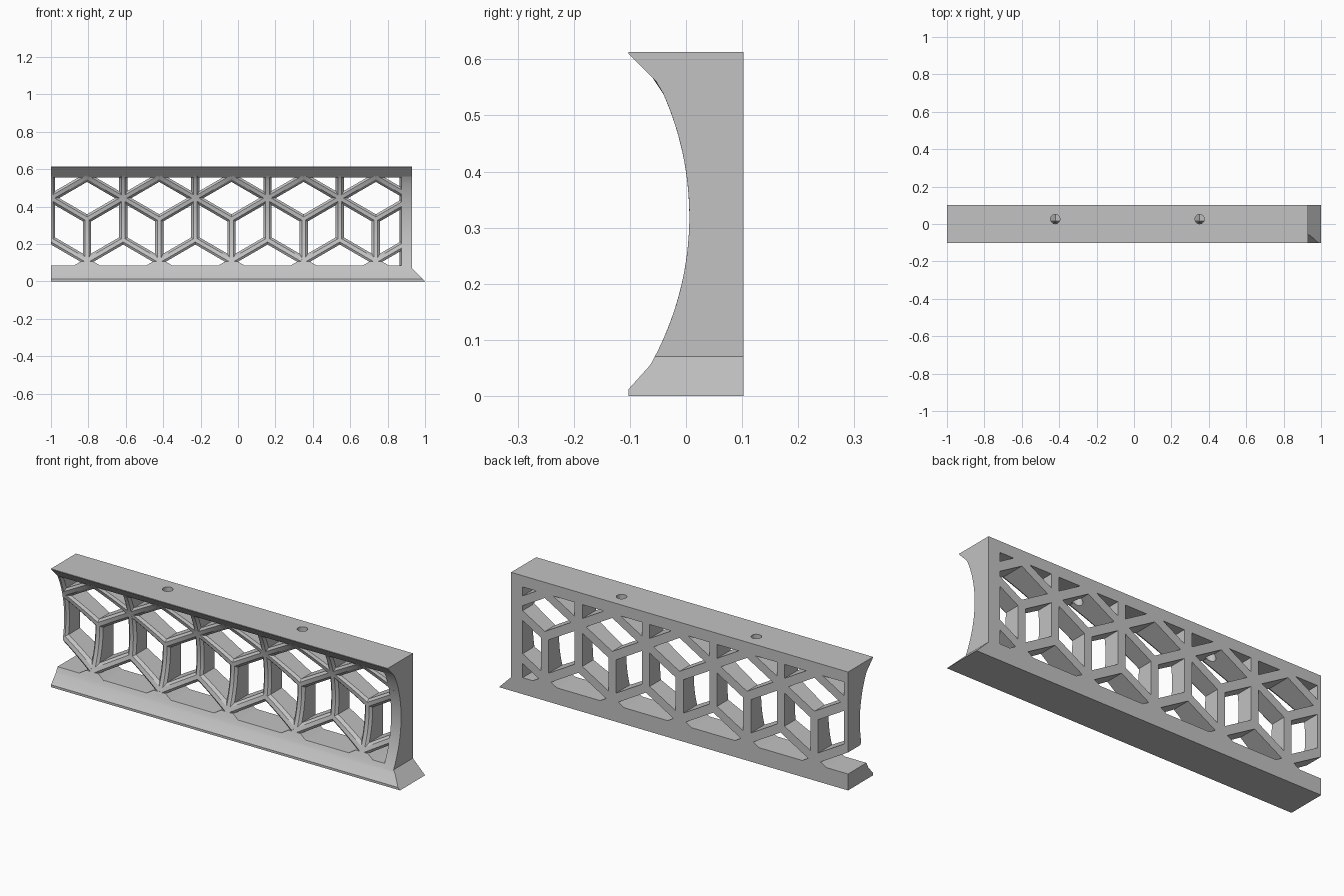
import bpy, bmesh, math
from mathutils import Vector

old = bpy.data.objects.get("Cube")
if old:
    bpy.data.objects.remove(old, do_unlink=True)

grey = bpy.data.materials.new("plain grey")
grey.use_nodes = True
grey.diffuse_color = (0.54, 0.54, 0.54, 1)
grey.node_tree.nodes["Principled BSDF"].inputs["Base Color"].default_value = grey.diffuse_color

BACK, FRONT, TOP = 0.1025, -0.1025, 0.613
LEFT, WALL = -1.0, 0.93
LIP, LOW, HIGH = 0.012, 0.055, 0.555      # ends of the lower chamfer, start of the upper one
RADIUS, MID = 0.538, 0.32


def arc(z):
    return 0.006 - RADIUS + math.sqrt(RADIUS ** 2 - (z - MID) ** 2)


def front(z):
    """Depth of the hollowed front face at a height."""
    if z < LOW:
        t = max(0, (z - LIP) / (LOW - LIP))
        return FRONT + t * (arc(LOW) - FRONT)
    if z > HIGH:
        t = min(1, (z - HIGH) / (TOP - 0.003 - HIGH))
        return arc(HIGH) + t * (FRONT - arc(HIGH))
    return arc(z)


def loft(name, rings, clip=None):
    """Solid through matching rings of points, optionally trimmed in x."""
    bm = bmesh.new()
    loops = [[bm.verts.new(p) for p in ring] for ring in rings]
    n = len(loops[0])
    for a, b in zip(loops, loops[1:]):
        for i in range(n):
            j = (i + 1) % n
            bm.faces.new((a[i], a[j], b[j], b[i]))
    bm.faces.new(loops[0])
    bm.faces.new(loops[-1])
    for x, side in (zip(clip, (-1, 1)) if clip else ()):
        bmesh.ops.bisect_plane(bm, geom=bm.verts[:] + bm.edges[:] + bm.faces[:], dist=1e-5,
                               plane_co=(x, 0, 0), plane_no=(side, 0, 0), clear_outer=True)
        rim = [e for e in bm.edges if e.is_boundary]
        if rim:
            bmesh.ops.holes_fill(bm, edges=rim)
    bmesh.ops.recalc_face_normals(bm, faces=bm.faces)
    mesh = bpy.data.meshes.new(name)
    bm.to_mesh(mesh)
    bm.free()
    ob = bpy.data.objects.new(name, mesh)
    bpy.context.collection.objects.link(ob)
    mesh.materials.append(grey)
    return ob


def block(z, x0, x1):
    return [(x0, front(z), z), (x1, front(z), z), (x1, BACK, z), (x0, BACK, z)]


# Base rail with the flared foot at its left end
base = loft("base_rail", [block(z, LEFT, max(WALL, 1 - z)) for z in (0, LIP, LOW, 0.07, 0.085)])

# Top rail
top = loft("top_rail", [block(z, LEFT, WALL) for z in (HIGH, TOP - 0.003, TOP)])

# End wall with a narrow inner chamfer
rings = []
for i in range(25):
    z = 0.06 + i * (0.56 - 0.06) / 24
    f = front(z)
    rings.append([(WALL, BACK, z), (WALL, f, z), (0.873, f, z), (0.864, f + 0.03, z), (0.864, BACK, z)])
wall = loft("end_wall", rings)

# Lattice struts with chamfered front edges
HALF, CH = 0.022, 0.012
SECTION = ((-HALF, None), (-HALF, CH), (CH - HALF, 0), (HALF - CH, 0), (HALF, CH), (HALF, None))


def strut(name, a, b):
    a, b = Vector(a), Vector(b)
    d = (b - a).normalized()
    side = Vector((-d.y, d.x))
    rings = []
    for i in range(11):
        c = a.lerp(b, i / 10)
        ring = []
        for off, depth in SECTION:
            p = c + side * off
            ring.append((p.x, BACK if depth is None else front(p.y) + depth, p.y))
        rings.append(ring)
    return loft(name, rings, clip=(LEFT, 0.9))


STEP = 0.386
Z_BOTTOM, Z_LOW, Z_MID, Z_STAR, Z_APEX = 0.11, 0.222, 0.333, 0.445, 0.557
parts, caps = [base, top, wall], []
for k in range(5):
    xs = LEFT + STEP * k
    xm = xs + STEP / 2
    parts.append(strut("upper_post", (xs, Z_STAR), (xs, 0.565)))
    parts.append(strut("side_post", (xs, Z_STAR), (xs, Z_LOW)))
    parts.append(strut("middle_post", (xm, Z_MID), (xm, 0.08)))
    for x in (xs, xs + STEP):
        parts.append(strut("middle_diagonal", (x, Z_STAR), (xm, Z_MID)))
        parts.append(strut("lower_diagonal", (x, Z_LOW), (xm, Z_BOTTOM)))
        cap = strut("upper_diagonal", (x, Z_STAR), (xm, Z_APEX))
        parts.append(cap)
        caps.append((k, cap))
    # Sloped footing where the lattice meets the base rail
    parts.append(loft("lattice_footing", [block(z, xm - w, xm + w) for z, w in ((0.08, 0.078), (0.105, 0.035))]))

# Screw holes through the top rail and the struts below
for k in (1, 3):
    x = LEFT + STEP * (k + 0.5)
    circle = [(0.025 * math.cos(i * math.tau / 24), 0.025 * math.sin(i * math.tau / 24)) for i in range(24)]
    cutter = loft("hole_cutter", [[(x + u, 0.026 + v, z) for u, v in circle] for z in (0.48, 0.65)])
    cutter.hide_render = True
    cutter.hide_viewport = True
    cutter.display_type = 'WIRE'
    for ob in [top] + [c for n, c in caps if n == k]:
        mod = ob.modifiers.new("hole", 'BOOLEAN')
        mod.operation = 'DIFFERENCE'
        mod.solver = 'EXACT'
        mod.object = cutter

# Smooth the curved faces, keep the edges crisp
bpy.ops.object.select_all(action='DESELECT')
for ob in parts:
    ob.select_set(True)
bpy.context.view_layer.objects.active = wall
bpy.ops.object.shade_smooth_by_angle(angle=math.radians(20))
